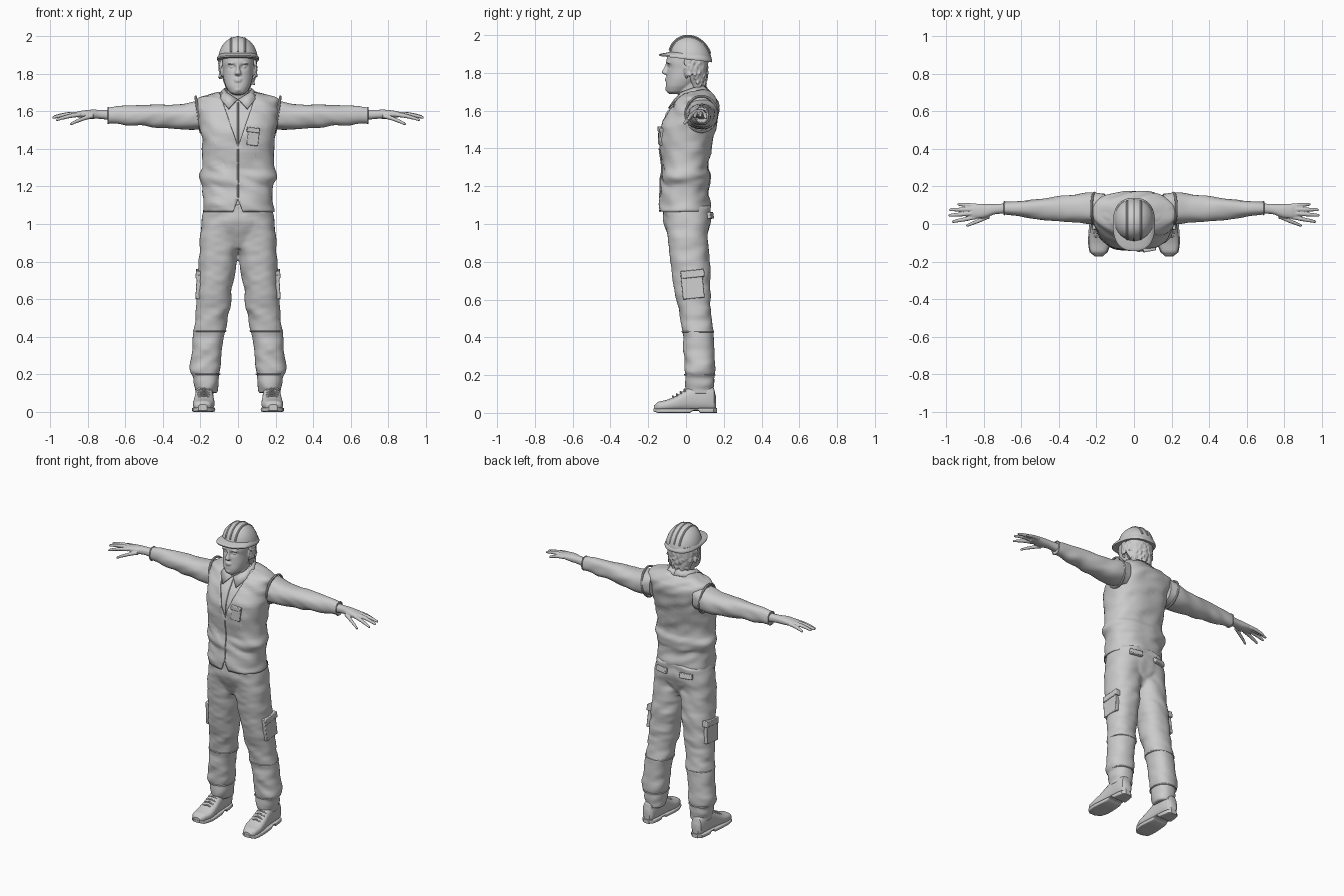
import bpy, bmesh, math, random
from mathutils import Vector, Matrix, noise

old = bpy.data.objects.get("Cube")
if old:
    bpy.data.objects.remove(old, do_unlink=True)
random.seed(4)

grey = bpy.data.materials.new("plain grey")
grey.use_nodes = True
grey.diffuse_color = (.6, .6, .6, 1)
grey.node_tree.nodes["Principled BSDF"].inputs["Base Color"].default_value = (.6, .6, .6, 1)


# ---------- helpers ----------
def finish(bm, name, mirror=False, voxel=0, rough=0, thick=0, bevel=0):
    bmesh.ops.recalc_face_normals(bm, faces=bm.faces[:])
    bm.normal_update()
    if rough:  # soft cloth folds
        for v in bm.verts:
            p = v.co
            v.co = p + v.normal * rough * noise.noise(Vector((p.x * 9, p.y * 9, p.z * 22 + p.x * 8)))
    mesh = bpy.data.meshes.new(name)
    bm.to_mesh(mesh)
    bm.free()
    mesh.materials.append(grey)
    ob = bpy.data.objects.new(name, mesh)
    bpy.context.scene.collection.objects.link(ob)
    bpy.context.view_layer.objects.active = ob
    ob.select_set(True)
    bpy.ops.object.shade_smooth_by_angle(angle=math.radians(40))
    ob.select_set(False)
    if thick:
        mod = ob.modifiers.new("thickness", 'SOLIDIFY')
        mod.thickness = thick
    if bevel:
        mod = ob.modifiers.new("bevel", 'BEVEL')
        mod.width, mod.segments = bevel, 2
    if mirror:
        mod = ob.modifiers.new("mirror", 'MIRROR')
        mod.use_mirror_merge = False
    if voxel:
        mod = ob.modifiers.new("blend", 'REMESH')
        mod.mode, mod.voxel_size, mod.use_smooth_shade = 'VOXEL', voxel, True
        mod = ob.modifiers.new("soften", 'SMOOTH')
        mod.factor, mod.iterations = .5, 3
    return ob


def sym(t, half, low, high):
    return (t, -half, half, low, high)


def dense(rings, steps):
    # smooth interpolation between (position, u min, u max, v min, v max) rings
    out, last = [], len(rings) - 1
    for i in range(last):
        a, b, c, d = (rings[max(0, min(last, i + k))] for k in (-1, 0, 1, 2))
        for s in range(steps):
            f = s / steps
            row = [q + f * (r - p) / 2 + f * f * (p - 2.5 * q + 2 * r - s2 / 2)
                   + f ** 3 * (1.5 * (q - r) + (s2 - p) / 2) for p, q, r, s2 in zip(a, b, c, d)]
            row[0] = b[0] + f * (c[0] - b[0])
            out.append(row)
    return out + [list(rings[-1])]


def section(ring, axis, n, power):
    t, a, b, c, d = ring
    pts = []
    for i in range(n):
        ang = math.tau * i / n
        co, si = math.cos(ang), math.sin(ang)
        u = (a + b + (b - a) * math.copysign(abs(co) ** (2 / power), co)) / 2
        v = (c + d + (d - c) * math.copysign(abs(si) ** (2 / power), si)) / 2
        pts.append(Vector({'z': (u, v, t), 'x': (t, u, v), 'y': (u, t, v)}[axis]))
    return pts


def skin(bm, rows, caps=True, cyclic=False):
    rows = [[bm.verts.new(p) for p in row] for row in rows]
    n = len(rows[0])
    for a, b in zip(rows, rows[1:] + rows[:1] if cyclic else rows[1:]):
        for i in range(n):
            bm.faces.new((a[i], a[(i + 1) % n], b[(i + 1) % n], b[i]))
    if caps and not cyclic:
        bm.faces.new(rows[0])
        bm.faces.new(rows[-1])
    return bm


def loft(bm, rings, axis='z', n=40, power=2.3, steps=4, caps=True):
    return skin(bm, [section(r, axis, n, power) for r in dense(rings, steps)], caps)


def tube(name, pts, r, cyclic=False, mirror=False):
    pts, rows, side, m = [Vector(p) for p in pts], [], None, len(pts)
    for i, p in enumerate(pts):
        nxt = pts[(i + 1) % m] if cyclic or i < m - 1 else p
        prv = pts[i - 1] if cyclic or i else p
        t = (nxt - prv).normalized()
        side = t.orthogonal() if side is None else side - t * side.dot(t)
        side.normalize()
        up = t.cross(side)
        rows.append([p + r * (side * math.cos(k * math.tau / 8) + up * math.sin(k * math.tau / 8)) for k in range(8)])
    return finish(skin(bmesh.new(), rows, cyclic=cyclic), name, mirror)


def seam(name, rings, at, axis='z', power=2.3, r=.004, mirror=True):
    ring = min(dense(rings, 8), key=lambda q: abs(q[0] - at))
    tube(name, section(ring, axis, 40, power), r, True, mirror)


def blob(bm, loc, size, turn=0):
    m = Matrix.Translation(loc) @ Matrix.Rotation(turn, 4, 'Y') @ Matrix.Diagonal((*size, 1))
    bmesh.ops.create_uvsphere(bm, u_segments=14, v_segments=10, radius=1, matrix=m)


def box(name, loc, size, turn=(0, 0, 0), mirror=True):
    bm = bmesh.new()
    rot = Matrix.Rotation(turn[2], 4, 'Z') @ Matrix.Rotation(turn[1], 4, 'Y') @ Matrix.Rotation(turn[0], 4, 'X')
    bmesh.ops.create_cube(bm, size=1, matrix=Matrix.Translation(loc) @ rot @ Matrix.Diagonal((*size, 1)))
    finish(bm, name, mirror, bevel=.004)


def notch(bm, apex, w, way):
    # cut a V out of the front, opening up (way 1) or down (way -1)
    for sx in (-1, 1):
        bmesh.ops.bisect_plane(bm, geom=bm.verts[:] + bm.edges[:] + bm.faces[:],
                               plane_co=(0, 0, apex), plane_no=(sx, 0, -w * way))
    gone = [f for f in bm.faces if f.calc_center_median().y < .02 and
            abs(f.calc_center_median().x) < (f.calc_center_median().z - apex) * way * w]
    bmesh.ops.delete(bm, geom=gone, context='FACES')


# ---------- trousers ----------
leg = [(.1, .11, .23, .01, .145), (.14, .105, .235, 0, .15), (.19, .1, .235, -.005, .15),
       (.22, .09, .256, -.01, .155), (.3, .085, .245, -.01, .15), (.43, .065, .235, -.02, .145),
       (.55, .045, .225, -.04, .128), (.65, .03, .218, -.062, .13), (.75, .015, .212, -.075, .13),
       (.86, 0, .206, -.09, .12), (.95, -.02, .2, -.1, .115), (1.02, -.03, .19, -.11, .125), (1.09, -.03, .175, -.11, .13)]
bm = loft(bmesh.new(), leg)
loft(bm, [sym(.87, .09, -.06, .08), sym(.95, .18, -.1, .112), sym(1.02, .19, -.12, .13), sym(1.1, .176, -.12, .13)])
finish(bm, "trousers", True, voxel=.008, rough=.01)
seam("knee_seam", leg, .43)
seam("trouser_cuff", leg, .2)
box("cargo_pocket", (.208, .035, .67), (.03, .115, .13), (.1, -.06, 0))
box("cargo_pocket_flap", (.207, .035, .735), (.036, .125, .04), (.1, -.06, 0))
box("back_pocket_flap", (.09, .128, 1.045), (.085, .022, .035), (.2, 0, -.2))

# ---------- boots ----------
boot = [(-.17, .165, .21, .012, .04), (-.15, .145, .232, .01, .058), (-.1, .126, .24, .01, .07),
        (-.05, .126, .236, .01, .092), (0, .13, .23, .01, .125), (.05, .132, .226, .01, .15),
        (.11, .135, .224, .01, .15), (.148, .145, .216, .01, .13), (.158, .16, .2, .02, .09)]
finish(loft(bmesh.new(), boot, 'y', 32, 2.6), "boot", True)
sole = [(-.172, .165, .21, .008, .024), (-.15, .14, .236, 0, .024), (-.09, .121, .245, 0, .024),
        (.02, .128, .236, 0, .024), (.04, .13, .232, .012, .024), (.065, .13, .232, .012, .024),
        (.075, .13, .232, 0, .026), (.145, .14, .222, 0, .026), (.163, .16, .2, 0, .026)]
finish(loft(bmesh.new(), sole, 'y', 32, 6, 2), "boot_sole", True)
for k in range(4):
    y, z = -.065 + k * .02, .088 + k * .012
    tube("boot_lace", [(.15, y, z - .012), (.18, y - .004, z), (.215, y, z - .012)], .005, mirror=True)

# ---------- vest and shirt ----------
torso = [sym(1.065, .188, -.142, .13), sym(1.12, .187, -.14, .125), sym(1.19, .185, -.135, .12),
         sym(1.22, .196, -.135, .125), sym(1.26, .206, -.13, .13), sym(1.3, .193, -.127, .116),
         sym(1.4, .187, -.14, .135), sym(1.5, .202, -.14, .157), sym(1.58, .213, -.108, .17),
         sym(1.64, .221, -.065, .17), sym(1.67, .216, -.035, .155), sym(1.69, .16, -.02, .138), sym(1.708, .08, -.01, .11)]
bm = loft(bmesh.new(), torso, n=72, power=2.4, caps=False)
notch(bm, 1.41, .34, 1)
notch(bm, 1.13, .4, -1)
finish(bm, "vest", rough=.012, thick=.008)
inner = [(t, a + .012, b - .012, c + .012, d - .012) for t, a, b, c, d in torso[5:]]
finish(loft(bmesh.new(), inner, n=72, power=2.4), "shirt_body")
tube("vest_zip", [(0, r[3] - .001, r[0]) for r in dense(torso, 4) if 1.13 < r[0] < 1.41], .004)
tube("shirt_placket", [(0, r[3] + .01, r[0]) for r in dense(torso, 4) if 1.41 < r[0] < 1.65], .004)
tube("armhole_trim", [(.212 + .14 * .097 * math.sin(a), .082 + .083 * math.cos(a), 1.583 + .094 * math.sin(a))
                      for a in (k * math.tau / 32 for k in range(32))], .007, True, True)
box("chest_pocket", (.08, -.133, 1.46), (.062, .018, .085), (0, .12, .18), False)
box("chest_pocket_flap", (.081, -.135, 1.5), (.068, .022, .026), (0, .12, .18), False)

# shirt collar
top = [(.004, -.06, 1.665), (.06, -.025, 1.7), (.076, .04, 1.722), (.05, .09, 1.732), (0, .102, 1.733)]
low = [(.05, -.095, 1.615), (.092, -.05, 1.665), (.1, .035, 1.695), (.07, .115, 1.7), (0, .132, 1.7)]
bm = bmesh.new()
top, low = ([bm.verts.new(p) for p in row] for row in (top, low))
for i in range(4):
    bm.faces.new((top[i], low[i], low[i + 1], top[i + 1]))
finish(bm, "collar", True, thick=.008)

# ---------- sleeves and hands ----------
sleeve = [(.16, .005, .16, 1.505, 1.665), (.22, 0, .165, 1.503, 1.658), (.3, .01, .156, 1.505, 1.64),
          (.4, .018, .145, 1.513, 1.635), (.5, .024, .135, 1.52, 1.633), (.6, .04, .125, 1.528, 1.63),
          (.69, .05, .118, 1.535, 1.62)]
finish(loft(bmesh.new(), sleeve, 'x'), "sleeve", True, rough=.008)
seam("sleeve_cuff", sleeve, .685, 'x')
bm = loft(bmesh.new(), [(.67, .056, .11, 1.553, 1.607), (.74, .052, .106, 1.56, 1.608),
                        (.79, .034, .106, 1.56, 1.608), (.84, .03, .106, 1.566, 1.602), (.87, .034, .1, 1.57, 1.595)], 'x')
# thumb, then four fingers: root and tip as (y, z) at two x positions
for x0, y0, z0, x1, y1, z1 in ((.77, .04, 1.575, .895, -.01, 1.53), (.84, .037, 1.582, .97, .012, 1.553),
                               (.85, .057, 1.586, .99, .046, 1.566), (.85, .078, 1.586, .985, .076, 1.57),
                               (.84, .097, 1.582, .94, .105, 1.56)):
    rings = []
    for f, r in ((0, .012), (.4, .0115), (.75, .0095), (.95, .0075), (1, .003)):
        x, y, z = x0 + f * (x1 - x0), y0 + f * (y1 - y0), z0 + f * (z1 - z0) + .02 * f * (1 - f)
        rings.append((x, y - r, y + r, z - r, z + r))
    loft(bm, rings, 'x', 14, 2)
finish(bm, "hand", True, voxel=.0035)

# ---------- head ----------
bm = loft(bmesh.new(), [sym(1.688, .022, -.09, -.04), sym(1.7, .045, -.102, 0), sym(1.73, .064, -.107, .04),
                        sym(1.77, .076, -.103, .075), sym(1.82, .081, -.1, .1), sym(1.86, .084, -.105, .107),
                        sym(1.92, .08, -.085, .1), sym(1.96, .05, -.05, .07)], n=64, power=2.2, steps=6)
for v in bm.verts:  # eye sockets
    d = ((abs(v.co.x) - .032) / .019) ** 2 + ((v.co.z - 1.837) / .013) ** 2
    if v.co.y < -.03:
        v.co.y += .015 * math.exp(-d)
loft(bm, [sym(1.62, .062, -.03, .085), sym(1.7, .058, -.042, .078), sym(1.77, .06, -.04, .08)])
loft(bm, [sym(1.79, .01, -.112, -.08), sym(1.797, .018, -.124, -.08), sym(1.805, .016, -.128, -.08),
          sym(1.825, .01, -.117, -.08), sym(1.85, .008, -.107, -.08)], n=20)
blob(bm, (0, -.103, 1.77), (.022, .009, .005))
blob(bm, (0, -.103, 1.76), (.019, .009, .006))
blob(bm, (0, -.098, 1.715), (.02, .012, .014))
for sx in (-1, 1):
    blob(bm, (sx * .032, -.081, 1.836), (.012, .012, .009))
    blob(bm, (sx * .034, -.091, 1.855), (.022, .012, .005), sx * .1)
    blob(bm, (sx * .085, .005, 1.815), (.01, .018, .03))
finish(bm, "head", voxel=.004)

# wavy hair below the helmet
bm = loft(bmesh.new(), [sym(1.72, .066, .03, .09), sym(1.78, .084, -.005, .108), sym(1.85, .09, -.03, .116),
                        sym(1.9, .088, -.03, .112)])
for k in range(130):
    a = random.uniform(-.35, math.pi + .35)
    z = random.uniform(1.79 - .07 * max(0, math.sin(a)), 1.87)
    slim = 1 - max(0, 1.8 - z) * 2
    blob(bm, (.092 * slim * math.cos(a), .025 + .085 * slim * math.sin(a), z),
         (.009, .01, random.uniform(.014, .026)), random.uniform(-.7, .7))
finish(bm, "hair", voxel=.004)


# ---------- safety helmet ----------
def tilt(bm):
    for v in bm.verts:
        v.co.z -= (v.co.y - .022) * .12
    return bm


dome = []
for k in range(15):
    a = k / 14 * 1.54
    c = math.cos(a)
    dome.append(sym(1.872 + .125 * math.sin(a), .106 * c, .022 - .112 * c, .022 + .114 * c))
finish(tilt(loft(bmesh.new(), dome, n=64, power=2.1, steps=1)), "helmet_dome")
brim = [sym(1.87, .11, -.14, .137), sym(1.878, .112, -.143, .139), sym(1.886, .109, -.125, .137), sym(1.9, .1, -.078, .13)]
finish(tilt(loft(bmesh.new(), brim, n=64, power=2.5, steps=2)), "helmet_brim")
for x in (-.036, 0, .036):
    k = math.sqrt(1 - (x / .106) ** 2)
    arc = [math.radians(b) for b in range(20, 165, 6)]
    pts = [(x, .022 + .113 * k * math.cos(b), 1.872 + .123 * k * math.sin(b) - .0135 * k * math.cos(b)) for b in arc]
    tube("helmet_ridge", pts, .006)
